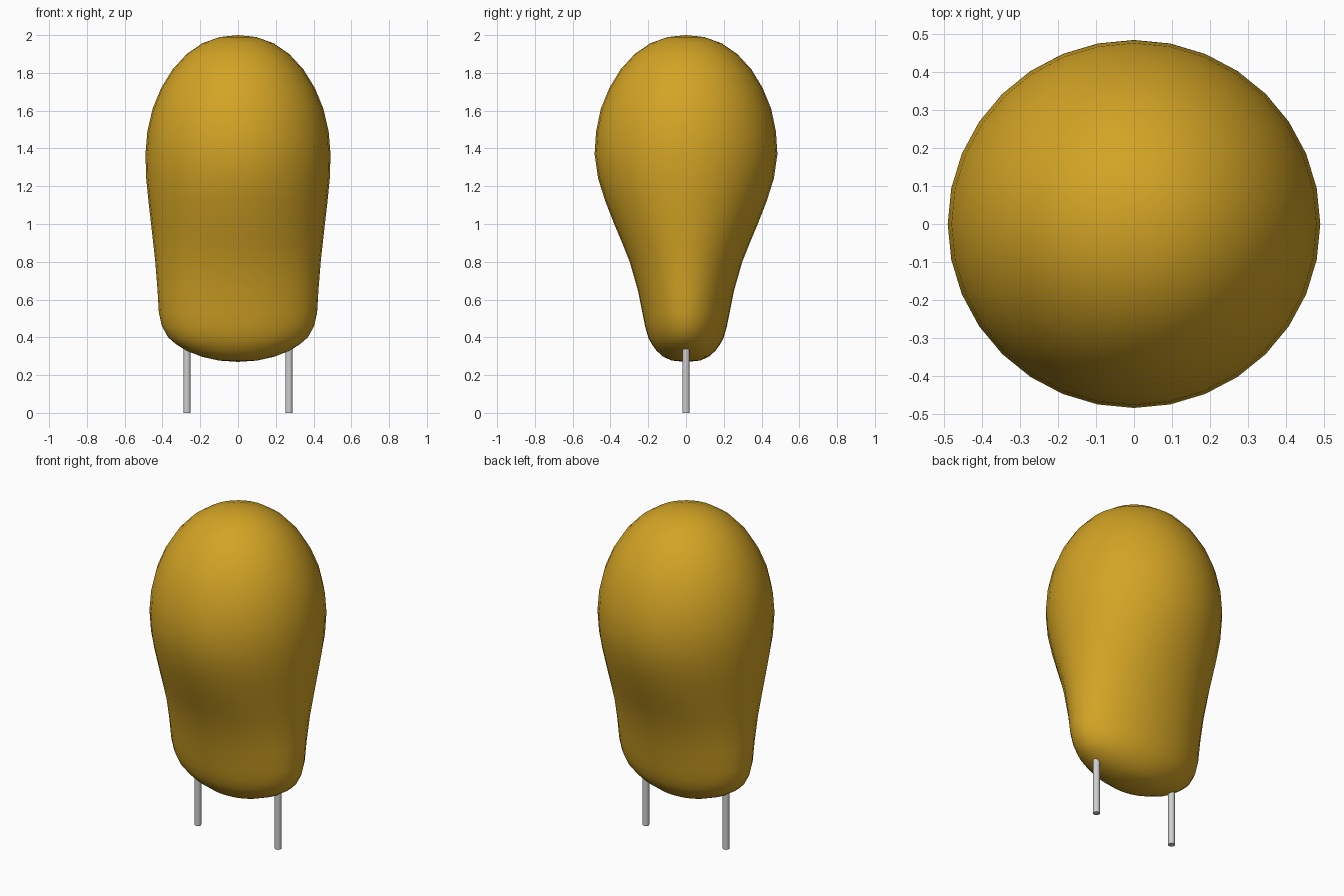
import bpy, bmesh, math

cube = bpy.data.objects.get("Cube")
if cube:
    bpy.data.objects.remove(cube, do_unlink=True)


def material(name, rgb, roughness):
    m = bpy.data.materials.new(name)
    m.use_nodes = True
    m.diffuse_color = (*rgb, 1)
    bsdf = m.node_tree.nodes["Principled BSDF"]
    bsdf.inputs["Base Color"].default_value = (*rgb, 1)
    bsdf.inputs["Roughness"].default_value = roughness
    return m


mustard = material("mustard yellow", (0.65, 0.37, 0.018), 0.5)
metal = material("light grey metal", (0.62, 0.62, 0.62), 0.4)


def add_object(name, bm, mat):
    bmesh.ops.recalc_face_normals(bm, faces=bm.faces)
    mesh = bpy.data.meshes.new(name)
    bm.to_mesh(mesh)
    bm.free()
    mesh.materials.append(mat)
    obj = bpy.data.objects.new(name, mesh)
    bpy.context.collection.objects.link(obj)
    bpy.ops.object.select_all(action='DESELECT')
    obj.select_set(True)
    bpy.context.view_layer.objects.active = obj
    bpy.ops.object.shade_smooth_by_angle(angle=math.radians(40))
    return obj


# Body: elliptical rings (height, half width, half depth), round on top, flattened below
SEGMENTS = 32
RINGS = [
    (0.277, 0.10, 0.075), (0.297, 0.19, 0.12), (0.33, 0.275, 0.157),
    (0.365, 0.33, 0.182), (0.40, 0.37, 0.20), (0.46, 0.403, 0.217),
    (0.53, 0.419, 0.231), (0.65, 0.426, 0.255), (0.80, 0.438, 0.298),
    (0.90, 0.449, 0.338), (1.00, 0.46, 0.38), (1.12, 0.474, 0.427),
    (1.24, 0.486, 0.465), (1.37, 0.49, 0.484), (1.49, 0.48, 0.476),
    (1.61, 0.452, 0.451), (1.72, 0.407, 0.406), (1.82, 0.345, 0.345),
    (1.90, 0.271, 0.271), (1.957, 0.188, 0.188), (1.99, 0.096, 0.096),
]
bm = bmesh.new()
loops = []
for z, a, b in RINGS:
    angles = [2 * math.pi * i / SEGMENTS for i in range(SEGMENTS)]
    loops.append([bm.verts.new((a * math.cos(t), b * math.sin(t), z)) for t in angles])
for low, high in zip(loops, loops[1:]):
    for i in range(SEGMENTS):
        j = (i + 1) % SEGMENTS
        bm.faces.new((low[i], low[j], high[j], high[i]))
# Close both ends with a fan to a pole
for loop, z in ((loops[0], 0.27), (loops[-1], 2.0)):
    pole = bm.verts.new((0, 0, z))
    for i in range(SEGMENTS):
        bm.faces.new((loop[i], loop[(i + 1) % SEGMENTS], pole))
add_object("body", bm, mustard)

# Two straight wire leads running up into the body
LEAD_TOP = 0.36
for name, x in (("left_lead", 0.27), ("right_lead", -0.27)):
    bm = bmesh.new()
    bmesh.ops.create_cone(bm, cap_ends=True, segments=16, radius1=0.019,
                          radius2=0.019, depth=LEAD_TOP)
    bmesh.ops.translate(bm, verts=bm.verts, vec=(x, 0, LEAD_TOP / 2))
    add_object(name, bm, metal)
